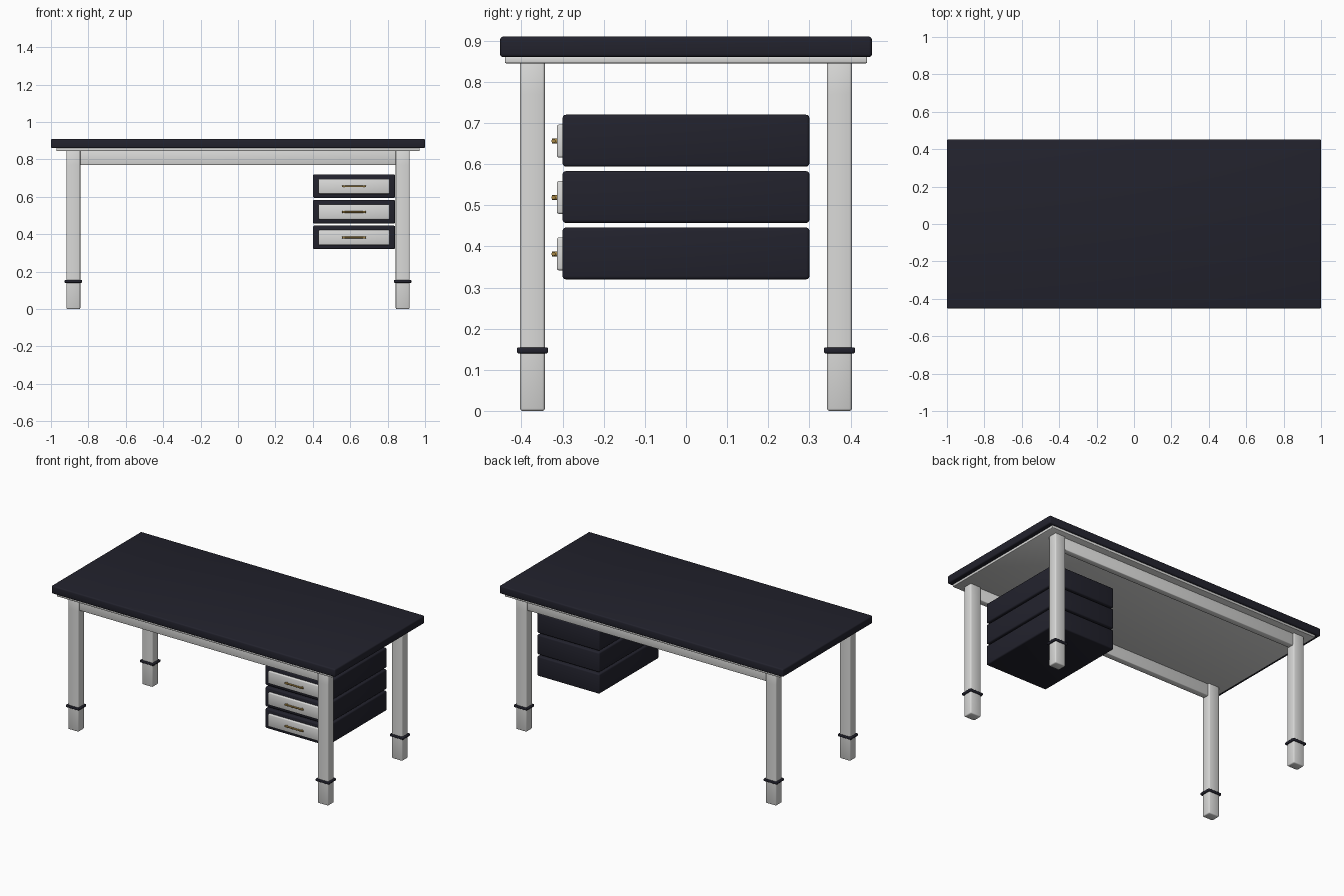
import bpy
import bmesh
from mathutils import Vector

if "Cube" in bpy.data.objects:
    bpy.data.objects.remove(bpy.data.objects["Cube"])


def material(name, rgb):
    mat = bpy.data.materials.new(name)
    mat.use_nodes = True
    color = (*rgb, 1)
    mat.diffuse_color = color
    mat.node_tree.nodes["Principled BSDF"].inputs["Base Color"].default_value = color
    return mat


navy = material("dark navy", (0.016, 0.016, 0.026))
white = material("off white", (0.7, 0.7, 0.69))
brass = material("brass", (0.38, 0.24, 0.06))


def finish(name, bm, mat):
    bmesh.ops.recalc_face_normals(bm, faces=bm.faces)
    for face in bm.faces:
        face.smooth = True
    mesh = bpy.data.meshes.new(name)
    bm.to_mesh(mesh)
    bm.free()
    mesh.materials.append(mat)
    obj = bpy.data.objects.new(name, mesh)
    bpy.context.collection.objects.link(obj)
    return obj


def box(name, low, high, mat, bevel=0.005, segments=2, cuts=()):
    """Rounded box between two corners, with optional level edge loops."""
    low, high = Vector(low), Vector(high)
    bm = bmesh.new()
    bmesh.ops.create_cube(bm, size=1)
    for v in bm.verts:
        v.co = (low + high) / 2 + v.co * (high - low)
    bmesh.ops.bevel(bm, geom=bm.edges[:], offset=bevel, segments=segments,
                    profile=0.5, affect='EDGES')
    for z in cuts:
        bmesh.ops.bisect_plane(bm, geom=bm.verts[:] + bm.edges[:] + bm.faces[:],
                               plane_co=(0, 0, z), plane_no=(0, 0, 1))
    return finish(name, bm, mat)


def rod(name, start, end, radius, mat):
    start, end = Vector(start), Vector(end)
    axis = end - start
    bm = bmesh.new()
    bmesh.ops.create_cone(bm, cap_ends=True, segments=12, radius1=radius,
                          radius2=radius, depth=axis.length)
    turn = Vector((0, 0, 1)).rotation_difference(axis)
    for v in bm.verts:
        v.co = turn @ v.co + (start + end) / 2
    obj = finish(name, bm, mat)
    for poly in obj.data.polygons:
        poly.use_smooth = len(poly.vertices) == 4


# Top slab and the lighter board below it
box("tabletop", (-1, -0.452, 0.86), (1, 0.452, 0.91), navy, 0.008, 3)
box("under_board", (-0.97, -0.44, 0.845), (0.97, 0.44, 0.862), white, 0.003)

# Legs, ankle bands and long aprons
leg_x, leg_y = 0.88, 0.373
for sy, depth_name in ((-1, "front"), (1, "back")):
    y = sy * leg_y
    box(f"{depth_name}_apron", (-0.86, y - 0.02, 0.77), (0.86, y + 0.02, 0.85),
        white, 0.004)
    for sx, side in ((-1, "right"), (1, "left")):
        x = sx * leg_x
        box(f"{depth_name}_{side}_leg", (x - 0.037, y - 0.03, 0),
            (x + 0.037, y + 0.03, 0.85), white, 0.006, cuts=(0.147, 0.77))
        box(f"{depth_name}_{side}_leg_band", (x - 0.047, y - 0.038, 0.14),
            (x + 0.047, y + 0.038, 0.155), navy, 0.004)

# Three stacked drawers with raised front panels and bar handles
for i, name in enumerate(("bottom", "middle", "top")):
    z = 0.32 + i * 0.137
    box(f"{name}_drawer", (0.401, -0.3, z), (0.84, 0.3, z + 0.126), navy, 0.008, 3)
    mid = z + 0.062
    box(f"{name}_drawer_panel", (0.43, -0.314, mid - 0.04),
        (0.811, -0.295, mid + 0.04), white, 0.005)
    rod(f"{name}_handle_bar", (0.556, -0.322, mid), (0.684, -0.322, mid), 0.005, brass)
    for x, side in ((0.566, "right"), (0.674, "left")):
        rod(f"{name}_handle_{side}_post", (x, -0.326, mid), (x, -0.31, mid), 0.006, brass)
